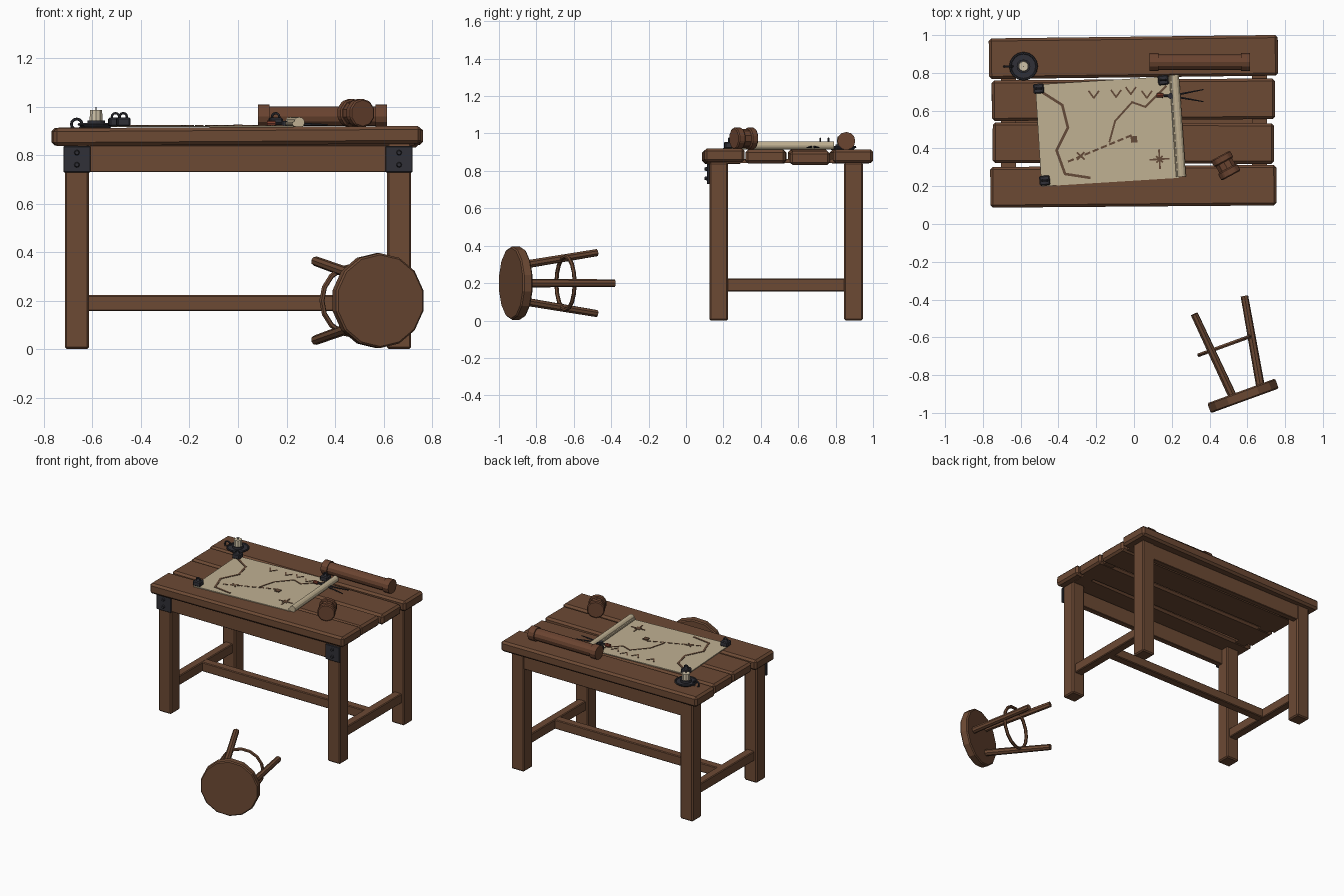
import bpy, bmesh
from math import cos, sin, pi, radians
from mathutils import Matrix, Vector, Euler

if "Cube" in bpy.data.objects:
    bpy.data.objects.remove(bpy.data.objects["Cube"])


def material(name, rgb):
    m = bpy.data.materials.new(name)
    m.use_nodes = True
    m.diffuse_color = (*rgb, 1)
    m.node_tree.nodes["Principled BSDF"].inputs["Base Color"].default_value = (*rgb, 1)
    return m


WOOD = material("brown wood", (0.15, 0.067, 0.034))
LEATHER = material("reddish leather", (0.145, 0.058, 0.03))
IRON = material("dark iron", (0.03, 0.03, 0.038))
PAPER = material("parchment", (0.53, 0.44, 0.29))
INK = material("brown ink", (0.13, 0.07, 0.04))
WAX = material("candle wax", (0.62, 0.54, 0.39))
BRASS = material("red handle", (0.2, 0.045, 0.025))


def finish(name, bm, mat, matrix=Matrix(), bevel=0):
    me = bpy.data.meshes.new(name)
    bm.to_mesh(me)
    bm.free()
    me.materials.append(mat)
    ob = bpy.data.objects.new(name, me)
    ob.matrix_world = matrix
    bpy.context.collection.objects.link(ob)
    if bevel:
        mod = ob.modifiers.new("Bevel", "BEVEL")
        mod.width = bevel
        mod.segments = 1
    return ob


def box(name, size, loc, mat, rot=(0, 0, 0), bevel=0):
    bm = bmesh.new()
    bmesh.ops.create_cube(bm, size=1, matrix=Matrix.Diagonal((*size, 1)))
    return finish(name, bm, mat, Matrix.Translation(loc) @ Euler(rot).to_matrix().to_4x4(), bevel)


def rod(name, a, b, r1, r2, mat, sides=8, bevel=0, frame=Matrix()):
    """Cylinder or cone running from point a to point b."""
    a, b = Vector(a), Vector(b)
    bm = bmesh.new()
    bmesh.ops.create_cone(bm, cap_ends=True, segments=sides, radius1=r1, radius2=r2,
                          depth=(b - a).length)
    turn = (b - a).to_track_quat("Z", "Y").to_matrix().to_4x4()
    return finish(name, bm, mat, frame @ Matrix.Translation((a + b) / 2) @ turn, bevel)


def ring(name, radius, thick, mat, matrix, around=16, sides=6):
    bm = bmesh.new()
    loops = []
    for i in range(around):
        t = 2 * pi * i / around
        loops.append([bm.verts.new(((radius + thick * cos(s)) * cos(t),
                                    (radius + thick * cos(s)) * sin(t), thick * sin(s)))
                      for s in (2 * pi * j / sides for j in range(sides))])
    for i in range(around):
        p, q = loops[i], loops[(i + 1) % around]
        for j in range(sides):
            k = (j + 1) % sides
            bm.faces.new((p[j], q[j], q[k], p[k]))
    return finish(name, bm, mat, matrix)


def strokes(name, lines, width, z):
    """Flat ink lines following polylines."""
    bm = bmesh.new()
    for line in lines:
        for a, b in zip(line, line[1:]):
            a, b = Vector(a), Vector(b)
            d, c = b - a, (a + b) / 2
            m = (Matrix.Translation((c.x, c.y, z)) @ d.to_3d().to_track_quat("X", "Z").to_matrix().to_4x4()
                 @ Matrix.Diagonal((d.length + width * 0.6, width, 0.003, 1)))
            bmesh.ops.create_cube(bm, size=1, matrix=m)
    return finish(name, bm, INK)


# Table top: four uneven planks
for i, (y, z, length, tilt, yaw) in enumerate([
        (0.2, 0.879, 1.515, -0.006, 0.008), (0.428, 0.876, 1.49, -0.001, -0.003),
        (0.658, 0.873, 1.5, 0.006, 0.007), (0.884, 0.877, 1.53, -0.002, 0.012)]):
    box(f"plank_{i + 1}", (length, 0.215, 0.073), (-0.003, y, z), WOOD, (0, tilt, yaw), 0.014)

# Frame: legs, cleats, side stretchers, brackets
MID_Y = 0.535
for side, sx in (("right", -1), ("left", 1)):
    x = 0.664 * sx
    for end, y in (("front", 0.175), ("back", 0.895)):
        box(f"{end}_{side}_leg", (0.1, 0.1, 0.845), (x, y, 0.4225), WOOD, bevel=0.008)
    box(f"{side}_cleat", (0.08, 0.8, 0.02), (x, MID_Y, 0.853), WOOD)
    box(f"{side}_stretcher", (0.06, 0.63, 0.068), (x, MID_Y, 0.19), WOOD, bevel=0.005)
    box(f"{side}_bracket", (0.112, 0.014, 0.108), (x, 0.119, 0.783), IRON, bevel=0.003)
    for z in (0.76, 0.81):
        rod(f"{side}_bracket_bolt", (x, 0.114, z), (x, 0.1, z), 0.012, 0.008, IRON)
box("long_stretcher", (1.3, 0.06, 0.066), (0, MID_Y, 0.19), WOOD, bevel=0.005)
for end, y in (("front", 0.15), ("back", 0.92)):
    box(f"{end}_apron", (1.25, 0.04, 0.11), (0, y, 0.785), WOOD, bevel=0.003)

# Tipped-over stool: built upright, then laid down
yaw = radians(20)
stool = Matrix(((cos(yaw), 0, sin(yaw), 0.577), (sin(yaw), 0, -cos(yaw), -0.91),
                (0, 1, 0, 0.2), (0, 0, 0, 1)))
rod("stool_seat", (0, 0, -0.028), (0, 0, 0.028), 0.196, 0.196, WOOD, 14, 0.007, stool)
for i in range(3):
    t = 2 * pi * i / 3
    c, s = cos(t), sin(t)
    rod(f"stool_leg_{i + 1}", (0.105 * c, 0.105 * s, -0.02), (0.188 * c, 0.188 * s, -0.495),
        0.023, 0.02, WOOD, 8, 0, stool)
ring("stool_ring", 0.143, 0.011, WOOD, stool @ Matrix.Translation((0, 0, -0.283)))

# Map sheet with one rolled edge
MAP_TILT = 0.062
box("map_sheet", (0.73, 0.54, 0.006), (-0.142, 0.491, 0.918), PAPER, (0, 0, MAP_TILT))
rod("map_roll", (0.253, 0.25, 0.935), (0.216, 0.79, 0.935), 0.022, 0.022, PAPER, 12)
rod("map_roll_inner", (0.233, 0.25, 0.929), (0.196, 0.79, 0.929), 0.01, 0.01, PAPER, 8)

# Inked drawing
INK_Z = 0.922
coast = [(-0.49, 0.7), (-0.38, 0.63), (-0.35, 0.51), (-0.41, 0.39), (-0.365, 0.265), (-0.235, 0.245)]
river = [(0.17, 0.73), (0.06, 0.62), (-0.01, 0.645), (-0.1, 0.545), (-0.13, 0.435)]
strokes("map_coast", [coast], 0.014, INK_Z)
strokes("map_river", [river], 0.01, INK_Z)
start, end = Vector((-0.35, 0.33)), Vector((0, 0.475))
strokes("map_trail", [(start.lerp(end, i / 8 + 0.01), start.lerp(end, i / 8 + 0.08))
                      for i in range(8)], 0.011, INK_Z)
strokes("map_mountains", [[(x - 0.026, y + 0.018), (x, y - 0.018), (x + 0.026, y + 0.018)]
                          for x, y in ((-0.213, 0.685), (-0.095, 0.69), (-0.017, 0.705), (0.068, 0.685))],
        0.009, INK_Z)


def star(cx, cy, arms):
    return [[(cx - r * cos(t), cy - r * sin(t)), (cx + r * cos(t), cy + r * sin(t))] for t, r in arms]


strokes("map_cross", star(-0.282, 0.36, ((0.8, 0.025), (2.4, 0.025))), 0.01, INK_Z)
strokes("map_compass_rose", star(0.135, 0.343, ((0.06, 0.05), (1.63, 0.05), (0.85, 0.022), (2.4, 0.022))),
        0.009, INK_Z)
box("map_landmark", (0.034, 0.034, 0.008), (0, 0.448, 0.923), INK, (0, 0, MAP_TILT))

# Paper weights with loop handles
for i, (x, y) in enumerate(((-0.505, 0.717), (-0.473, 0.23), (0.155, 0.762))):
    box(f"weight_{i + 1}", (0.056, 0.052, 0.036), (x, y, 0.937), IRON, (0, 0, 0.1), 0.006)
    ring(f"weight_handle_{i + 1}", 0.015, 0.005, IRON,
         Matrix.Translation((x, y, 0.958)) @ Matrix.Rotation(pi / 2, 4, "X"), 12)

# Candle in a dish
cx, cy = -0.585, 0.835
rod("candle_dish", (cx, cy, 0.912), (cx, cy, 0.926), 0.058, 0.074, IRON, 16)
ring("candle_dish_rim", 0.07, 0.006, IRON, Matrix.Translation((cx, cy, 0.927)))
rod("candle_socket", (cx, cy, 0.92), (cx, cy, 0.942), 0.036, 0.036, IRON, 12)
ring("candle_handle", 0.022, 0.006, IRON,
     Matrix.Translation((cx - 0.08, cy, 0.927)) @ Matrix.Rotation(pi / 2, 4, "X"), 12)
rod("candle", (cx, cy, 0.93), (cx, cy, 0.985), 0.029, 0.026, WAX, 10)
rod("candle_wick", (cx, cy, 0.98), (cx, cy, 0.998), 0.003, 0.003, IRON, 6)

# Drawing dividers
rod("divider_knob", (0.12, 0.682, 0.93), (0.155, 0.68, 0.93), 0.012, 0.012, BRASS)
rod("divider_stem", (0.15, 0.68, 0.93), (0.2, 0.678, 0.93), 0.006, 0.006, IRON)
rod("divider_hinge", (0.195, 0.678, 0.92), (0.195, 0.678, 0.94), 0.016, 0.016, IRON, 10)
for side, y in (("back", 0.712), ("front", 0.648)):
    rod(f"divider_{side}_leg", (0.195, 0.678, 0.93), (0.368, y, 0.925), 0.007, 0.003, IRON, 6)

# Scroll case
case_y, case_z = 0.857, 0.96
rod("scroll_case", (0.1, case_y, case_z), (0.6, case_y, case_z), 0.041, 0.041, LEATHER, 12)
for side, x in (("right", 0.082), ("left", 0.566)):
    rod(f"scroll_case_{side}_cap", (x, case_y, case_z), (x + 0.048, case_y, case_z), 0.048, 0.048, LEATHER, 12)

# Tankard lying on its side
back, front = Vector((0.457, 0.362, 0.973)), Vector((0.513, 0.258, 0.973))
rod("tankard", back, front, 0.051, 0.051, LEATHER, 10)
for name, a, b in (("base", 0, 0.34), ("lip", 0.66, 1.02)):
    rod(f"tankard_{name}_band", back.lerp(front, a), back.lerp(front, b), 0.06, 0.06, LEATHER, 10, 0.006)
